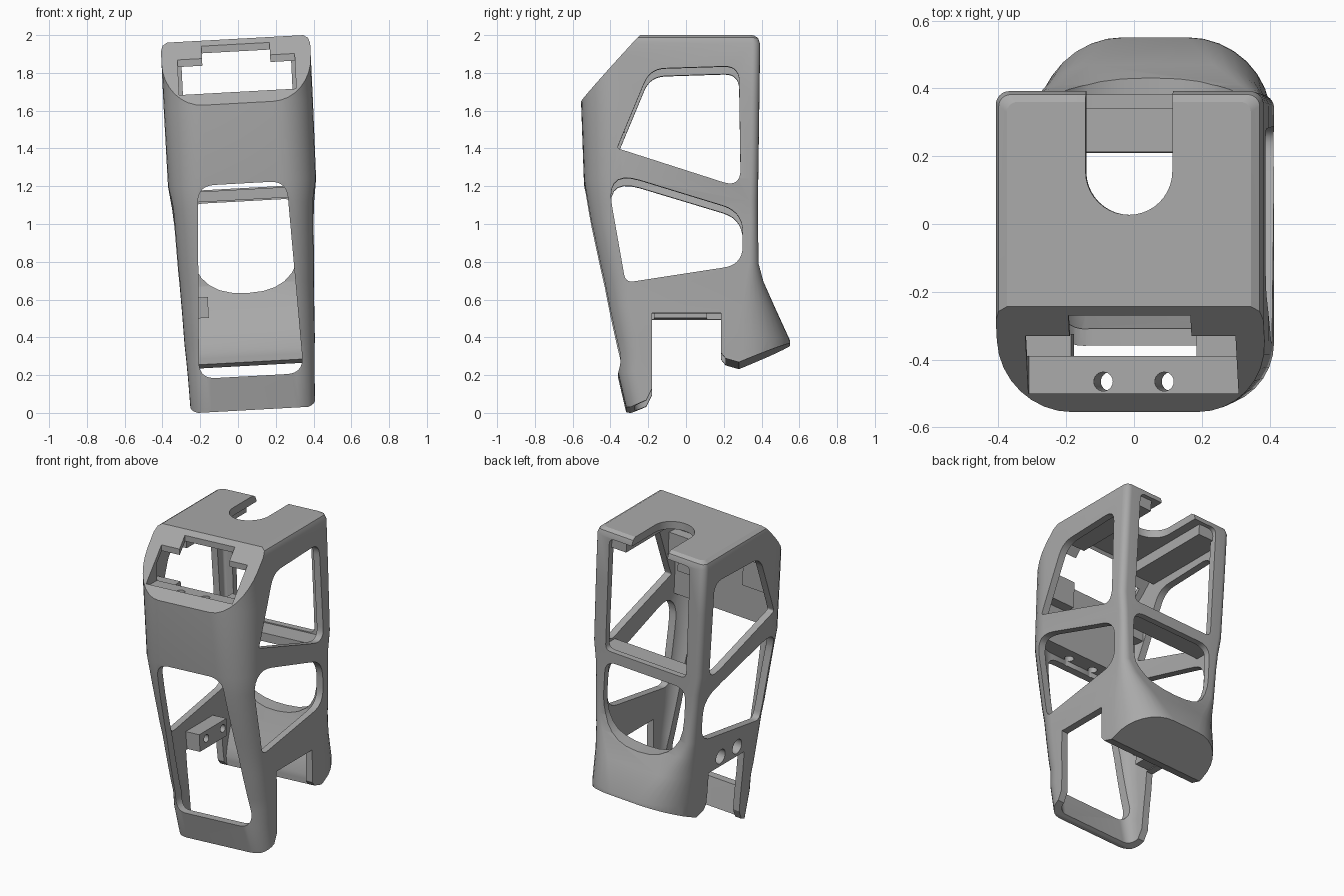
import bpy, bmesh, math
from mathutils import Vector

old = bpy.data.objects.get("Cube")
if old:
    bpy.data.objects.remove(old, do_unlink=True)

grey = bpy.data.materials.new("mid_grey")
grey.use_nodes = True
COLOUR = (0.4, 0.4, 0.4, 1)
grey.diffuse_color = COLOUR
grey.node_tree.nodes["Principled BSDF"].inputs["Base Color"].default_value = COLOUR


def finish(bm, name):
    bmesh.ops.recalc_face_normals(bm, faces=bm.faces)
    mesh = bpy.data.meshes.new(name)
    bm.to_mesh(mesh)
    bm.free()
    mesh.materials.append(grey)
    ob = bpy.data.objects.new(name, mesh)
    bpy.context.collection.objects.link(ob)
    return ob


def skin(rings, name):
    """Join closed rings of equal length into a capped solid."""
    bm = bmesh.new()
    loops = [[bm.verts.new(p) for p in ring] for ring in rings]
    n = len(loops[0])
    for a, b in zip(loops, loops[1:]):
        for i in range(n):
            j = (i + 1) % n
            bm.faces.new((a[i], a[j], b[j], b[i]))
    bm.faces.new(loops[0])
    bm.faces.new(loops[-1])
    return finish(bm, name)


def prism(points, axis, lo, hi, name="cutter"):
    """Extrude a 2D outline along an axis."""
    place = {"x": lambda p, d: (d, p[0], p[1]),
             "y": lambda p, d: (p[0], d, p[1]),
             "z": lambda p, d: (p[0], p[1], d)}[axis]
    return skin([[place(p, d) for p in points] for d in (lo, hi)], name)


def box(x0, x1, y0, y1, z0, z1):
    return prism([(x0, y0), (x1, y0), (x1, y1), (x0, y1)], "z", z0, z1, "block")


def circle(cx, cy, r, n=24):
    return [(cx + r * math.cos(math.tau * i / n), cy + r * math.sin(math.tau * i / n))
            for i in range(n)]


def rounded(corners, steps=7):
    """Round each (a, b, radius) corner of an outline."""
    out = []
    for i, (a, b, r) in enumerate(corners):
        p = Vector((a, b))
        ends = []
        for q in (corners[i - 1], corners[(i + 1) % len(corners)]):
            ends.append(p + (Vector(q[:2]) - p).normalized() * r)
        for k in range(steps + 1):
            t = k / steps
            out.append(tuple(ends[0] * (1 - t) ** 2 + p * 2 * t * (1 - t) + ends[1] * t * t))
    return out


def boolean(target, tool, mode="DIFFERENCE"):
    mod = target.modifiers.new(mode, "BOOLEAN")
    mod.operation, mod.object, mod.solver = mode, tool, "EXACT"
    dg = bpy.context.evaluated_depsgraph_get()
    dg.update()
    mesh = bpy.data.meshes.new_from_object(target.evaluated_get(dg))
    target.modifiers.clear()
    target.data = mesh
    bpy.data.objects.remove(tool, do_unlink=True)


# Height, half width, front y, back y, front radius, back radius
SECTIONS = [
    (-0.1, 0.325, -0.29, 0.555, 0.1, 0.25), (0.2, 0.335, -0.36, 0.555, 0.12, 0.25),
    (0.3, 0.34, -0.365, 0.555, 0.13, 0.25), (0.38, 0.345, -0.38, 0.55, 0.13, 0.25),
    (0.55, 0.35, -0.415, 0.47, 0.14, 0.17), (0.68, 0.355, -0.44, 0.41, 0.15, 0.09),
    (0.77, 0.36, -0.458, 0.385, 0.15, 0.05), (1.0, 0.368, -0.505, 0.38, 0.16, 0.04),
    (1.1, 0.376, -0.522, 0.38, 0.17, 0.04), (1.22, 0.392, -0.54, 0.382, 0.19, 0.04),
    (1.64, 0.395, -0.555, 0.388, 0.21, 0.04), (1.935, 0.395, -0.555, 0.392, 0.21, 0.04),
    (1.965, 0.385, -0.545, 0.382, 0.2, 0.035), (1.98, 0.36, -0.52, 0.36, 0.18, 0.03)]


def hull(name, side=0, front=0, back=0):
    """Loft rounded sections, optionally inset for the hollow."""
    rings = []
    for z, w, yf, yb, rf, rb in SECTIONS:
        w, yf, yb = w - side, yf + front, yb - back
        rf, rb = max(rf - side, 0.02), max(rb - side, 0.015)
        ring = []
        for cx, cy, r, start in ((w - rb, yb - rb, rb, 0), (rb - w, yb - rb, rb, 1),
                                 (rf - w, yf + rf, rf, 2), (w - rf, yf + rf, rf, 3)):
            for k in range(9):
                a = (start + k / 8) * math.pi / 2
                ring.append((cx + r * math.cos(a), cy + r * math.sin(a), z))
        rings.append(ring)
    return skin(rings, name)


# Outer body trimmed to its side outline
body = hull("frame_body")
outline = [(-0.8, 0.016), (-0.29, 0.016), (-0.21, 0.05), (-0.18, 0.11), (-0.18, 0.51),
           (0.185, 0.51), (0.185, 0.3), (0.21, 0.27), (0.28, 0.25), (0.56, 0.365),
           (0.8, 0.46), (0.8, 2.2), (-0.043, 2.2), (-0.8, 1.371)]
boolean(body, prism(outline, "x", -1, 1), "INTERSECT")

# Hollow, leaving the front mounting block and the thick rear skirt
hollow = hull("hollow", 0.045, 0.05, 0.04)
room = [(-0.7, -0.2), (0.21, -0.2), (0.21, 0.33), (0.25, 0.44), (0.3, 0.55), (0.345, 0.68),
        (0.345, 1.93), (-0.255, 1.93), (-0.39, 1.782), (-0.39, 1.25), (-0.7, 1.25)]
boolean(hollow, prism(room, "x", -1, 1), "INTERSECT")
boolean(body, hollow)

# Side windows, cut through both walls
upper = [(-0.365, 1.38, 0.015), (-0.19, 1.8, 0.08), (0.28, 1.815, 0.08),
         (0.29, 1.17, 0.1)]
lower = [(-0.425, 1.265, 0.19), (0.3, 1.045, 0.11), (0.3, 0.765, 0.1), (-0.32, 0.67, 0.045)]
for shape in (upper, lower):
    boolean(body, prism(rounded(shape), "x", -1, 1))

# Front window
front = [(-0.235, 1.215, 0.09), (0.235, 1.215, 0.09), (0.277, 0.195, 0.09), (-0.277, 0.195, 0.09)]
boolean(body, prism(rounded(front), "y", -0.8, -0.22))

# Rear windows, the lower one with an arched sill
rear_upper = [(-0.29, 1.19, 0.04), (0.29, 1.19, 0.04), (0.29, 1.93, 0.04), (-0.29, 1.93, 0.04)]
boolean(body, prism(rounded(rear_upper), "y", 0.27, 0.8))
rear_lower = [(-0.29, 1.12, 0.08), (0.29, 1.12, 0.08), (0.29, 0.635, 0.28), (-0.29, 0.635, 0.28)]
boolean(body, prism(rounded(rear_lower), "y", 0.27, 0.8))

# Rails under the top plate and wings on the front block
for s in (-1, 1):
    inner, outer = s * 0.185, s * 0.37
    x0, x1 = min(inner, outer), max(inner, outer)
    boolean(body, box(x0, x1, -0.25, 0.365, 1.86, 1.95), "UNION")
    boolean(body, box(x0, x1, -0.42, -0.325, 1.5, 1.675), "UNION")

# Rear cross shelf and the drilled side mount
boolean(body, box(-0.34, 0.34, 0.212, 0.36, 1.128, 1.183), "UNION")
boolean(body, box(-0.325, -0.21, -0.17, 0.11, 0.515, 0.625), "UNION")

# Stepped opening in the sloped face
step = [(-0.31, -0.5), (0.31, -0.5), (0.31, -0.33), (0.18, -0.33),
        (0.18, -0.27), (-0.18, -0.27), (-0.18, -0.33), (-0.31, -0.33)]
boolean(body, prism(step, "z", 1.68, 2.3))

# Round-ended slot in the top plate
slot = [(0.128, 0.7)] + [(0.128 * math.cos(a), 0.155 - 0.128 * math.sin(a))
                         for a in (math.pi * k / 20 for k in range(21))] + [(-0.128, 0.7)]
boolean(body, prism(slot, "z", 1.8, 2.3))

# Screw holes
for x in (-0.09, 0.09):
    boolean(body, prism(circle(x, -0.465, 0.028), "z", 1.1, 1.8))
for y in (-0.1, 0.07):
    boolean(body, prism(circle(y, 0.575, 0.024), "x", -0.6, -0.1))
    boolean(body, prism(circle(y, 0.575, 0.047), "x", -0.6, -0.28))

# Slight sideways lean of the whole frame
for v in body.data.vertices:
    x, y, z = v.co
    v.co = (x + 0.08 - 0.048 * z, y, z + 0.055 * x)

bpy.ops.object.select_all(action="DESELECT")
body.select_set(True)
bpy.context.view_layer.objects.active = body
bpy.ops.object.shade_smooth_by_angle(angle=math.radians(25))
